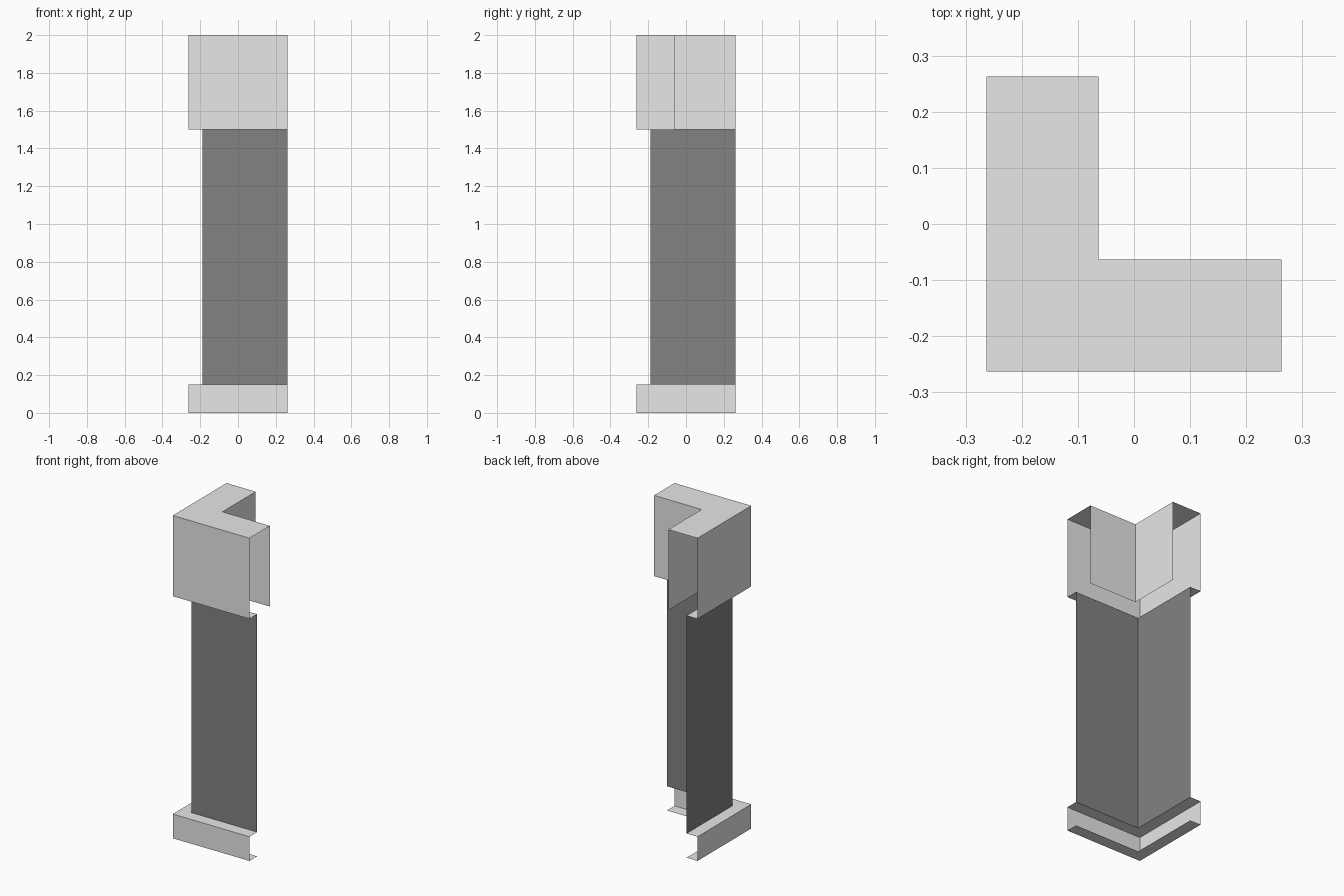
import bpy

# Remove the default cube
cube = bpy.data.objects.get("Cube")
if cube:
    bpy.data.objects.remove(cube, do_unlink=True)

END = 0.263        # open ends of both arms
OUTER = -0.263     # outer faces of cap and base
SHAFT = -0.188     # faces of the column shaft
INNER = -0.063     # inner faces of the cap


def make_material(name, value):
    mat = bpy.data.materials.new(name)
    color = (value, value, value, 1.0)
    mat.diffuse_color = color
    mat.use_nodes = True
    bsdf = next(n for n in mat.node_tree.nodes if n.type == 'BSDF_PRINCIPLED')
    bsdf.inputs["Base Color"].default_value = color
    return mat


def sweep_corner(name, profile, mat):
    """Sweep an open (offset, height) profile around the L-shaped corner."""
    verts, faces = [], []
    for c, z in profile:
        verts += [(c, END, z), (c, c, z), (END, c, z)]
    for i in range(len(profile) - 1):
        for j in range(2):
            a = 3 * i + j
            faces.append((a, a + 1, a + 4, a + 3))
    mesh = bpy.data.meshes.new(name)
    mesh.from_pydata(verts, [], faces)
    mesh.materials.append(mat)
    obj = bpy.data.objects.new(name, mesh)
    bpy.context.collection.objects.link(obj)
    return obj


light_grey = make_material("light_grey", 0.8)
dark_grey = make_material("dark_grey", 0.226)

# Base trim: bottom lip, outer face, top ledge
sweep_corner("base_trim", [(SHAFT, 0), (OUTER, 0), (OUTER, 0.15), (SHAFT, 0.15)], light_grey)

# Column shaft: two thin walls meeting at the corner
sweep_corner("column_shaft", [(SHAFT, 0.15), (SHAFT, 1.5)], dark_grey)

# Cap: under-lip, outer face, top, inner face
sweep_corner("column_cap", [(SHAFT, 1.5), (OUTER, 1.5), (OUTER, 2.0),
                            (INNER, 2.0), (INNER, 1.5)], light_grey)
